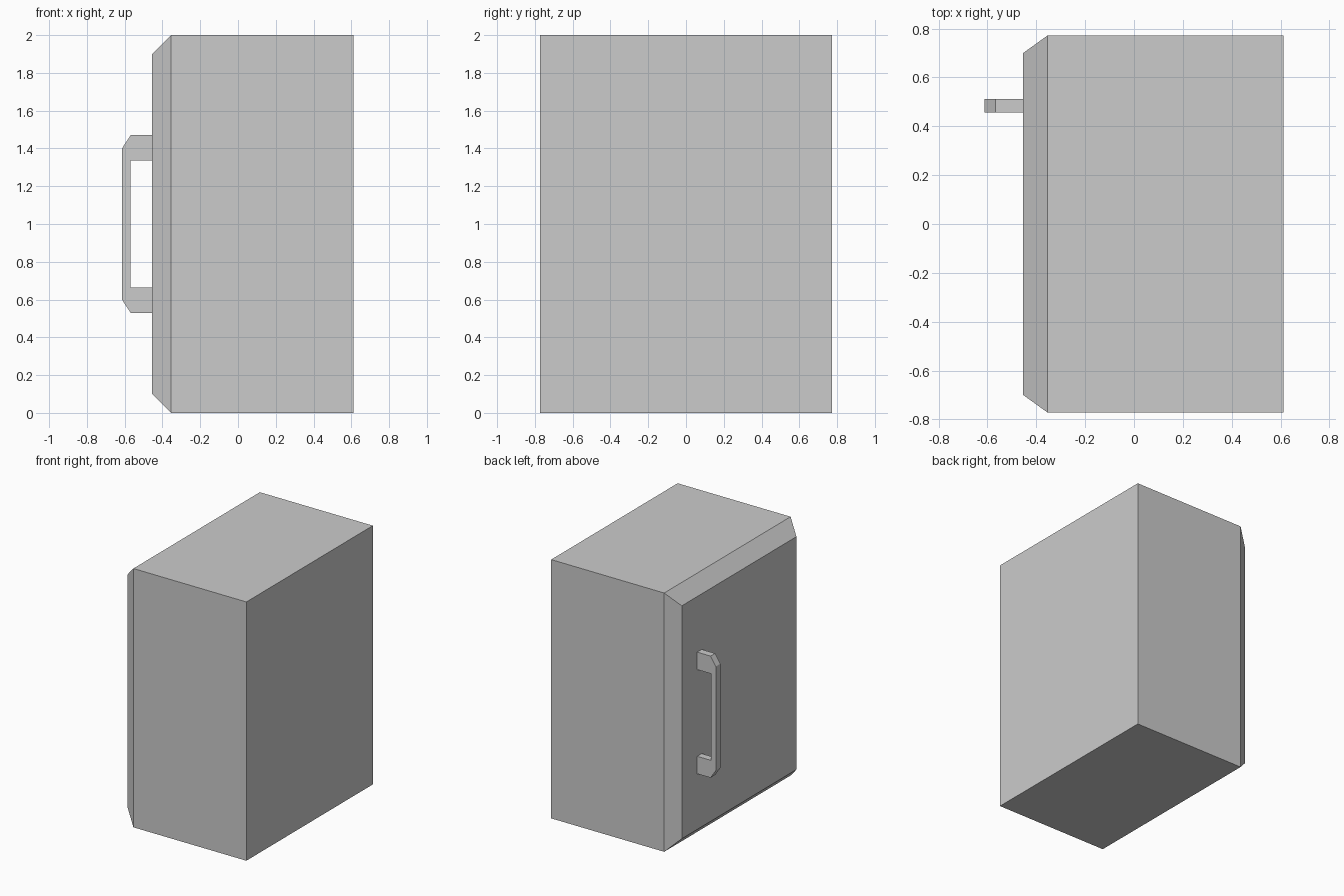
import bpy
import bmesh

if "Cube" in bpy.data.objects:
    bpy.data.objects.remove(bpy.data.objects["Cube"])


def add_object(name, bm):
    bmesh.ops.recalc_face_normals(bm, faces=bm.faces)
    mesh = bpy.data.meshes.new(name)
    bm.to_mesh(mesh)
    bm.free()
    obj = bpy.data.objects.new(name, mesh)
    bpy.context.collection.objects.link(obj)
    return obj


# Cabinet: a box whose door side is extruded and tapered into a bevelled panel
X_BACK, X_SEAM, X_DOOR = 0.612, -0.354, -0.454
HALF_Y, HALF_Z = 0.772, 1.0
DOOR_Y, DOOR_Z = 0.70, 0.90

bm = bmesh.new()
bmesh.ops.create_cube(bm, size=2)
for v in bm.verts:
    v.co = (X_BACK if v.co.x > 0 else X_SEAM, v.co.y * HALF_Y, 1 + v.co.z * HALF_Z)
bm.normal_update()
door = min(bm.faces, key=lambda f: f.calc_center_median().x)
door = bmesh.ops.extrude_discrete_faces(bm, faces=[door])["faces"][0]
for v in door.verts:
    v.co.x = X_DOOR
    v.co.y *= DOOR_Y / HALF_Y
    v.co.z = 1 + (v.co.z - 1) * DOOR_Z / HALF_Z
add_object("cabinet_body", bm)

# Door handle: half profile (x, height above centre), mirrored about mid height
half = [(X_DOOR, 0.335), (X_DOOR, 0.47), (-0.568, 0.47), (-0.613, 0.402)]
inner = (-0.57, 0.335)
profile = half + [(x, -z) for x, z in reversed(half)]
profile += [(inner[0], -inner[1]), inner]

bm = bmesh.new()
face = bm.faces.new([bm.verts.new((x, 0.456, 1 + z)) for x, z in profile])
side = bmesh.ops.extrude_face_region(bm, geom=[face], use_keep_orig=True)["geom"]
bmesh.ops.translate(bm, vec=(0, 0.055, 0),
                    verts=[g for g in side if isinstance(g, bmesh.types.BMVert)])
add_object("door_handle", bm)
